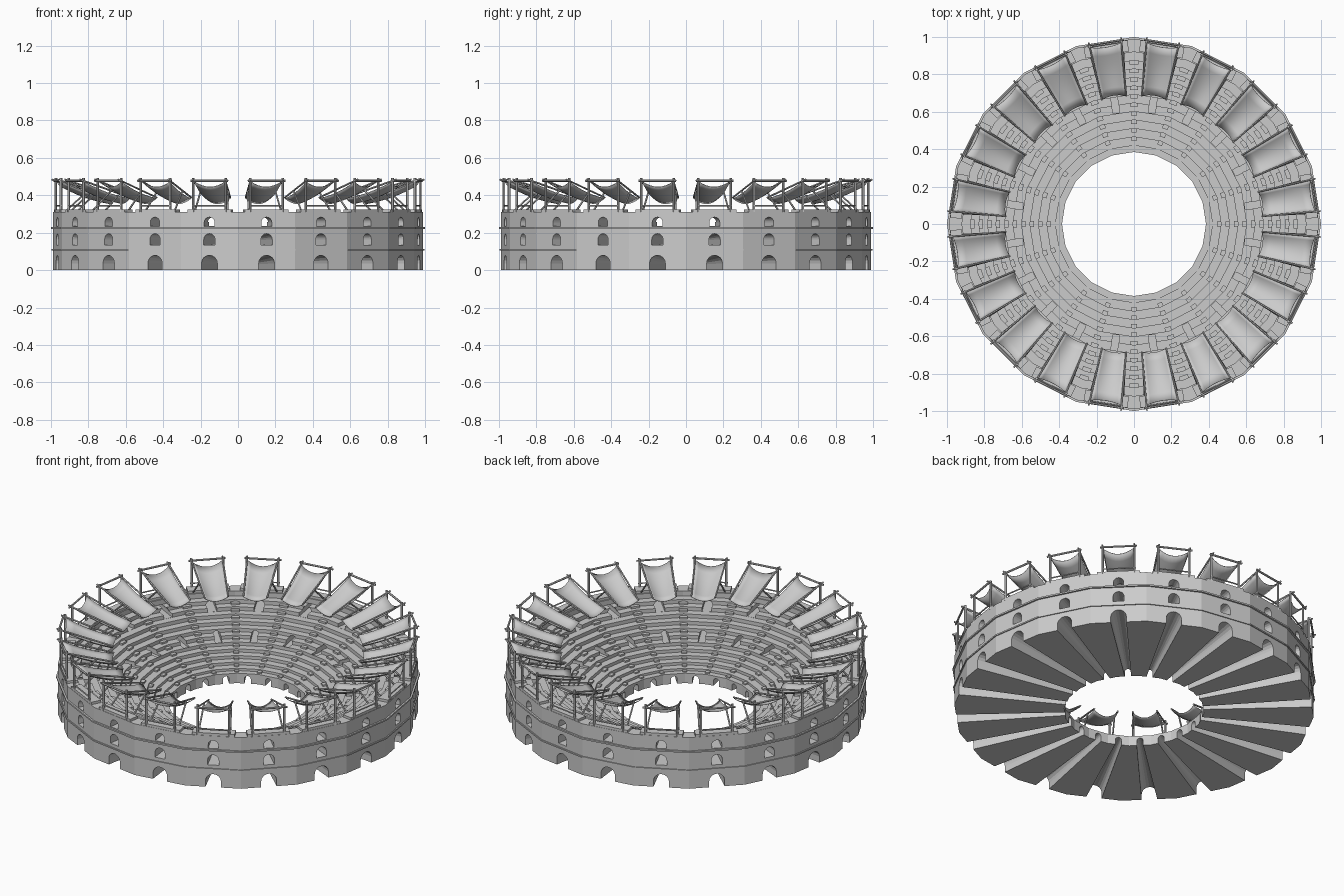
import bpy, bmesh, math
from mathutils import Vector

if "Cube" in bpy.data.objects:
    bpy.data.objects.remove(bpy.data.objects["Cube"])

N = 20
STEP = 2 * math.pi / N
R_IN, R_SEAT, R_OUT = 0.385, 0.92, 0.99
ROWS = 11


def pt(u, v, z, a):
    """Sector frame (radial u, tangential v, height z) to world."""
    c, s = math.cos(a), math.sin(a)
    return Vector((u * c - v * s, u * s + v * c, z))


def finish(bm, name):
    bmesh.ops.recalc_face_normals(bm, faces=bm.faces)
    me = bpy.data.meshes.new(name)
    bm.to_mesh(me)
    bm.free()
    ob = bpy.data.objects.new(name, me)
    bpy.context.collection.objects.link(ob)
    return ob


def loft(bm, rings, caps=True, closed=False):
    vs = [[bm.verts.new(p) for p in r] for r in rings]
    n = len(vs[0])
    for i in range(len(vs) if closed else len(vs) - 1):
        a, b = vs[i], vs[(i + 1) % len(vs)]
        for j in range(n):
            k = (j + 1) % n
            bm.faces.new((a[j], a[k], b[k], b[j]))
    if caps and not closed:
        bm.faces.new(vs[0])
        bm.faces.new(vs[-1])


def revolve(bm, profile):
    loft(bm, [[pt(r, 0, z, i * STEP) for r, z in profile] for i in range(N)], closed=True)


def box(bm, u0, u1, v, z0, z1, a):
    loft(bm, [[pt(u, s, z, a) for u, s in ((u0, -v), (u1, -v), (u1, v), (u0, v))]
              for z in (z0, z1)])


def rod(bm, p, q, r, a):
    p, q = pt(*p, a), pt(*q, a)
    d = q - p
    x = d.orthogonal().normalized()
    y = d.normalized().cross(x)
    loft(bm, [[c + r * (math.cos(t * math.pi / 3) * x + math.sin(t * math.pi / 3) * y)
               for t in range(6)] for c in (p, q)])


def arch(u, w, z0, z1, a):
    """Round-headed opening outline at radius u."""
    h = min(w / 2, z1 - z0 - 0.005)
    out = [pt(u, -w / 2, z0, a)]
    for i in range(9):
        t = math.pi * (1 - i / 8)
        out.append(pt(u, w / 2 * math.cos(t), z1 - h + h * math.sin(t), a))
    return out + [pt(u, w / 2, z0, a)]


def seat_z(r):
    t = max(0, (r - 0.42) / (R_SEAT - 0.42))
    return 0.06 + 0.22 * t ** 1.15


# stepped bowl with outer wall
profile = [(R_IN, 0), (R_IN, 0.06), (0.42, 0.06)]
width = (R_SEAT - 0.42) / ROWS
for i in range(ROWS):
    r = 0.42 + i * width
    z = seat_z(r + width)
    profile += [(r, z), (r + width, z)]
profile += [(R_SEAT, 0.31), (R_OUT, 0.31), (R_OUT, 0)]
bm = bmesh.new()
revolve(bm, profile)
bowl = finish(bm, "arena_bowl")

# radial arched passages on three storeys
bm = bmesh.new()
for i in range(N):
    a = (i + 0.5) * STEP
    loft(bm, [arch(1.05, 0.092, -0.03, 0.083, a), arch(0.30, 0.028, -0.03, 0.042, a)])
    loft(bm, [arch(1.05, 0.066, 0.133, 0.198, a), arch(0.60, 0.036, 0.137, 0.178, a)])
    loft(bm, [arch(1.05, 0.058, 0.234, 0.284, a), arch(0.72, 0.05, 0.236, 0.28, a)])
cutter = finish(bm, "passage_cutter")
cutter.hide_render = True
mod = bowl.modifiers.new("passages", "BOOLEAN")
mod.operation, mod.solver, mod.object = "DIFFERENCE", "EXACT", cutter
bpy.context.view_layer.objects.active = bowl
bowl.select_set(True)
bpy.ops.object.modifier_apply(modifier=mod.name)
bpy.data.objects.remove(cutter)

# cornice bands
bm = bmesh.new()
for z, r, h in ((0.11, 0.996, 0.008), (0.225, 1.0, 0.009)):
    revolve(bm, [(0.98, z - h / 2), (r, z - h / 2), (r, z + h / 2), (0.98, z + h / 2)])
finish(bm, "cornices")

# parapet blocks
bm = bmesh.new()
for i in range(N):
    box(bm, 0.915, 0.976, 0.118, 0.30, 0.325, (i + 0.5) * STEP)
finish(bm, "parapet_blocks")

# stairways between the seating wedges
bm = bmesh.new()
for i in range(N):
    for k in range(ROWS):
        r = 0.42 + k * width
        z0, z1 = seat_z(r), seat_z(r + width)
        box(bm, r - width / 2, r + 0.004, 0.012 + 0.014 * k / ROWS, z0 - 0.015,
            (z0 + z1) / 2, i * STEP)
finish(bm, "stairs")

# awning frames: posts, head bars, side poles, braces
bm = bmesh.new()
for i in range(N):
    a = (i + 0.5) * STEP
    rod(bm, (0.982, -0.102, 0.478), (0.982, 0.102, 0.478), 0.006, a)
    rod(bm, (0.972, -0.095, 0.345), (0.972, 0.095, 0.345), 0.004, a)
    for s in (-1, 1):
        rod(bm, (0.972, s * 0.088, 0.31), (0.972, s * 0.088, 0.492), 0.007, a)
        rod(bm, (0.995, s * 0.088, 0.485), (0.68, s * 0.066, 0.388), 0.005, a)
        rod(bm, (0.925, s * 0.088, 0.31), (0.80, s * 0.075, 0.425), 0.005, a)
finish(bm, "awning_frames")

# sagging cloths
bm = bmesh.new()
for i in range(N):
    a = (i + 0.5) * STEP
    grid = []
    for j in range(7):
        t = j / 6
        row = []
        for k in range(9):
            s = k / 4 - 1
            half = 0.083 - 0.018 * t
            z = 0.474 - 0.09 * t - 0.028 * (1 - s * s) - 0.012 * math.sin(math.pi * t)
            u = 0.968 - 0.285 * t - 0.012 * (1 - s * s) * (1 - 2 * t)
            row.append(bm.verts.new(pt(u, half * s, z, a)))
        grid.append(row)
    for j in range(6):
        for k in range(8):
            f = bm.faces.new((grid[j][k], grid[j][k + 1], grid[j + 1][k + 1], grid[j + 1][k]))
            f.smooth = True
cloth = finish(bm, "awning_cloths")
thick = cloth.modifiers.new("thickness", "SOLIDIFY")
thick.thickness = 0.003
